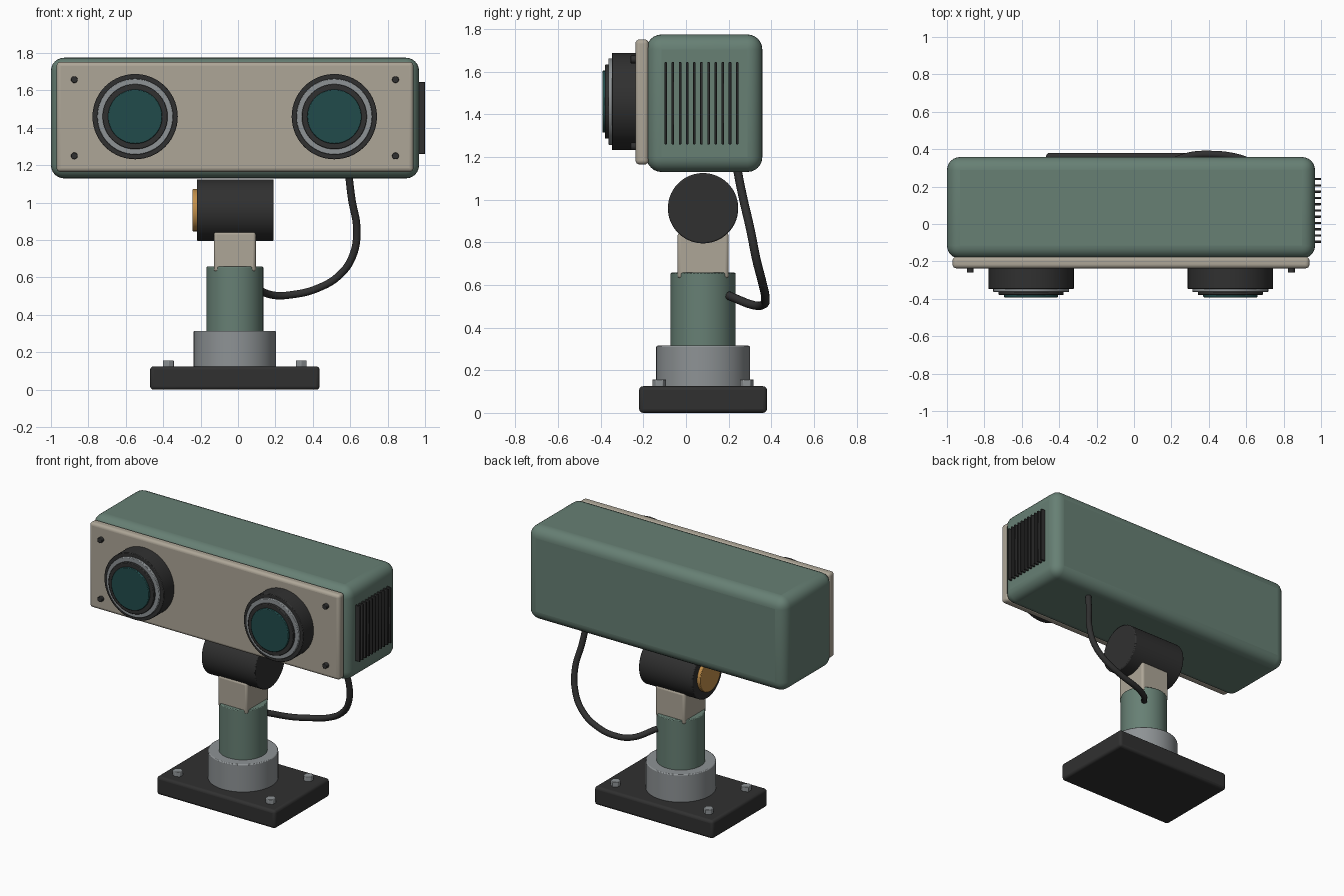
import bpy
import math

cube = bpy.data.objects.get("Cube")
if cube:
    bpy.data.objects.remove(cube, do_unlink=True)


def material(name, rgb, rough=0.6):
    m = bpy.data.materials.new(name)
    m.use_nodes = True
    m.diffuse_color = (*rgb, 1)
    bsdf = next(n for n in m.node_tree.nodes if n.type == "BSDF_PRINCIPLED")
    bsdf.inputs["Base Color"].default_value = (*rgb, 1)
    bsdf.inputs["Roughness"].default_value = rough
    return m


GREEN = material("sage green", (0.135, 0.215, 0.175))
BEIGE = material("warm beige", (0.42, 0.38, 0.31))
DARK = material("dark rubber", (0.03, 0.03, 0.03))
METAL = material("grey metal", (0.27, 0.29, 0.30))
GLASS = material("teal glass", (0.015, 0.07, 0.07))
AMBER = material("amber", (0.55, 0.28, 0.07))


def finish(name, mat, bevel, segments=3):
    ob = bpy.context.object
    ob.name = name
    ob.data.materials.append(mat)
    if bevel:
        mod = ob.modifiers.new("Bevel", "BEVEL")
        mod.width = bevel
        mod.segments = segments
        mod.limit_method = "ANGLE"
        mod.angle_limit = math.radians(40)
    bpy.ops.object.shade_smooth_by_angle(angle=math.radians(35))
    return ob


def box(name, low, high, mat, bevel=0.0, segments=3):
    """Rounded box between two opposite corners."""
    centre = [(a + b) / 2 for a, b in zip(low, high)]
    bpy.ops.mesh.primitive_cube_add(size=1, location=centre)
    bpy.context.object.scale = [b - a for a, b in zip(low, high)]
    bpy.ops.object.transform_apply(location=False, rotation=False, scale=True)
    return finish(name, mat, bevel, segments)


def cylinder(name, axis, centre, start, end, radius, mat, bevel=0.004, sides=56):
    """Cylinder along an axis; centre holds the two other coordinates."""
    loc = list(centre)
    loc.insert("xyz".index(axis), (start + end) / 2)
    turn = {"x": (0, math.pi / 2, 0), "y": (math.pi / 2, 0, 0), "z": (0, 0, 0)}[axis]
    bpy.ops.mesh.primitive_cylinder_add(vertices=sides, radius=radius,
                                        depth=end - start, location=loc, rotation=turn)
    return finish(name, mat, bevel, 2)


CX, CY = -0.017, 0.08   # axis of the stand

# Base plate with four hex bolts
box("base_plate", (CX - 0.453, CY - 0.3, 0), (CX + 0.453, CY + 0.3, 0.125), DARK, 0.018)
for sx, side in ((-1, "right"), (1, "left")):
    for sy, end in ((-1, "front"), (1, "back")):
        cylinder(f"base_bolt_{end}_{side}", "z", (CX + sx * 0.355, CY + sy * 0.205),
                 0.11, 0.157, 0.033, METAL, 0.003, 6)

# Stand: collar, neck, bracket and tilt joint
cylinder("collar", "z", (CX, CY), 0.12, 0.315, 0.22, METAL, 0.006)
cylinder("neck", "z", (CX, CY), 0.3, 0.658, 0.152, GREEN, 0.005)
box("bracket", (CX - 0.112, CY - 0.12, 0.63), (CX + 0.112, CY + 0.12, 0.845), BEIGE, 0.015)
cylinder("tilt_joint", "x", (CY, 0.96), -0.22, 0.19, 0.165, DARK, 0.006)
cylinder("tilt_cap", "x", (CY, 0.96), -0.243, -0.21, 0.113, AMBER, 0.004)

# Head: housing and front plate
box("housing", (-1.0, -0.185, 1.13), (0.968, 0.358, 1.775), GREEN, 0.07, 6)
box("face_plate", (-0.97, -0.237, 1.165), (0.938, -0.175, 1.752), BEIGE, 0.02, 4)

# Two lenses, each a stepped stack of rings
STACK = (
    ("barrel", -0.348, 0.228, DARK),
    ("ring", -0.364, 0.203, METAL),
    ("bezel", -0.38, 0.174, DARK),
    ("glass", -0.392, 0.145, GLASS),
)
for x, side in ((-0.55, "right"), (0.515, "left")):
    for part, front, radius, mat in STACK:
        cylinder(f"lens_{part}_{side}", "y", (x, 1.46), front, -0.22, radius, mat)

# Plate screws
for x, side in ((-0.875, "right"), (0.842, "left")):
    for z, level in ((1.25, "lower"), (1.658, "upper")):
        cylinder(f"plate_screw_{level}_{side}", "y", (x, z), -0.26, -0.23,
                 0.018, DARK, 0.003, 20)

# Cooling fins on the left end
for i in range(11):
    y = -0.095 + i * 0.0335
    box(f"cooling_fin_{i + 1}", (0.955, y - 0.006, 1.26), (1.0, y + 0.006, 1.645),
        DARK, 0.002, 1)

# Cable from the housing floor to the neck
curve = bpy.data.curves.new("cable", "CURVE")
curve.dimensions = "3D"
curve.bevel_depth = 0.02
curve.bevel_resolution = 4
curve.use_fill_caps = True
curve.resolution_u = 8
path = [(0.59, 0.235, 1.17), (0.608, 0.265, 1.02), (0.635, 0.302, 0.86),
        (0.615, 0.33, 0.72), (0.545, 0.357, 0.615), (0.42, 0.372, 0.54),
        (0.28, 0.36, 0.507), (0.19, 0.318, 0.505), (0.08, 0.2, 0.55)]
spline = curve.splines.new("BEZIER")
spline.bezier_points.add(len(path) - 1)
for point, co in zip(spline.bezier_points, path):
    point.co = co
    point.handle_left_type = point.handle_right_type = "AUTO"
curve.materials.append(DARK)
cable = bpy.data.objects.new("cable", curve)
bpy.context.collection.objects.link(cable)
